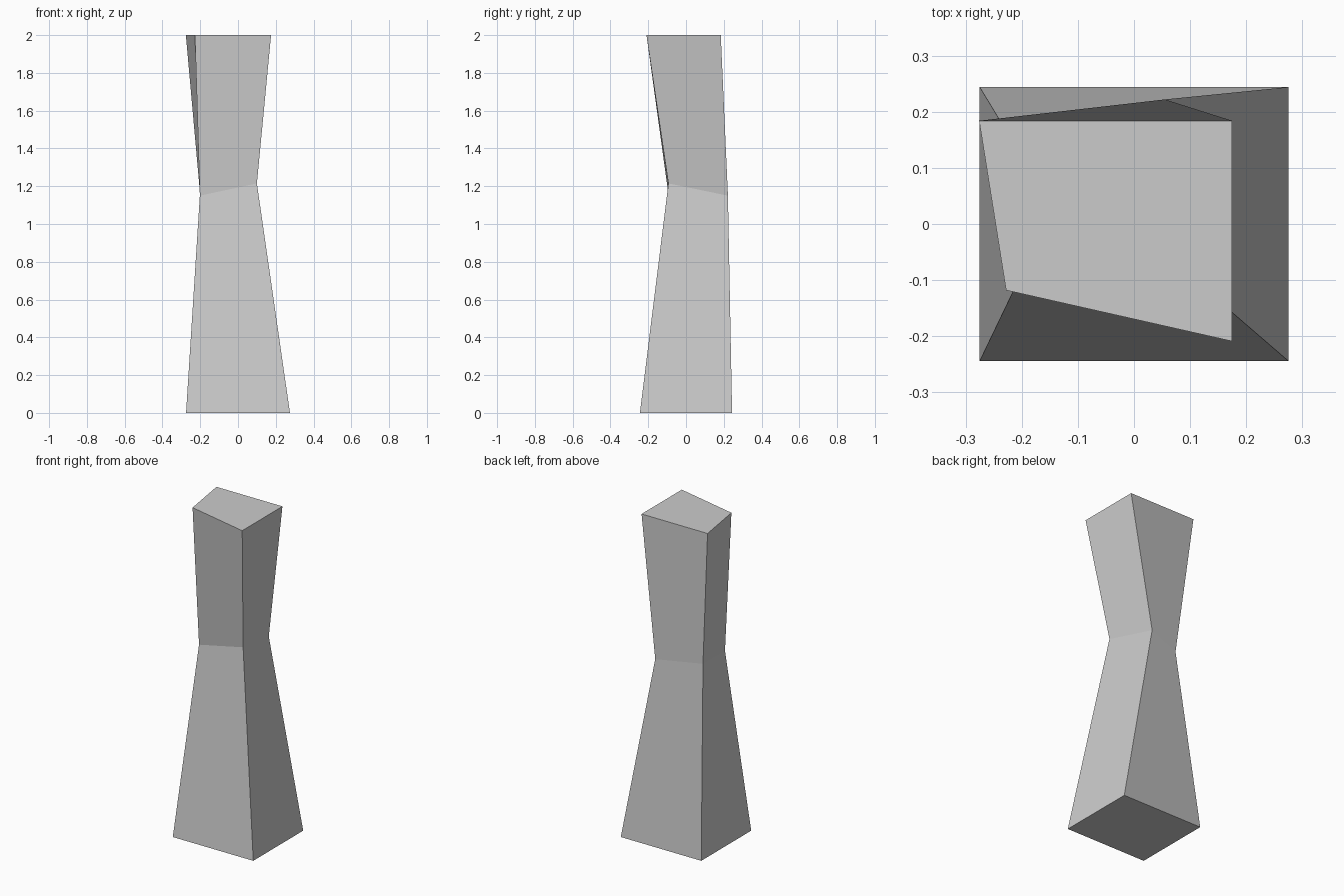
import bpy
import bmesh

if "Cube" in bpy.data.objects:
    bpy.data.objects.remove(bpy.data.objects["Cube"])

# Cross-sections from the ground up: front-left, front-right, back-right, back-left
SECTIONS = [
    # wide rectangular base
    [(-0.275, -0.244, 0), (0.275, -0.244, 0), (0.275, 0.244, 0), (-0.275, 0.244, 0)],
    # pinched, slightly tilted waist
    [(-0.202, -0.092, 1.15), (0.10, -0.093, 1.215), (0.055, 0.222, 1.15), (-0.20, 0.12, 1.15)],
    # flared, skewed top
    [(-0.228, -0.118, 2), (0.175, -0.209, 2), (0.175, 0.184, 2), (-0.276, 0.184, 2)],
]


def loft(name, sections):
    """Skin closed cross-sections into a capped, flat-shaded solid."""
    bm = bmesh.new()
    rings = [[bm.verts.new(p) for p in section] for section in sections]
    for low, high in zip(rings, rings[1:]):
        n = len(low)
        for i in range(n):
            j = (i + 1) % n
            bm.faces.new((low[i], low[j], high[j], high[i]))
    bm.faces.new(rings[0][::-1])
    bm.faces.new(rings[-1])
    bmesh.ops.recalc_face_normals(bm, faces=bm.faces)
    mesh = bpy.data.meshes.new(name)
    bm.to_mesh(mesh)
    bm.free()
    obj = bpy.data.objects.new(name, mesh)
    bpy.context.collection.objects.link(obj)
    return obj


# Pinched stone pillar
loft("pillar", SECTIONS)
